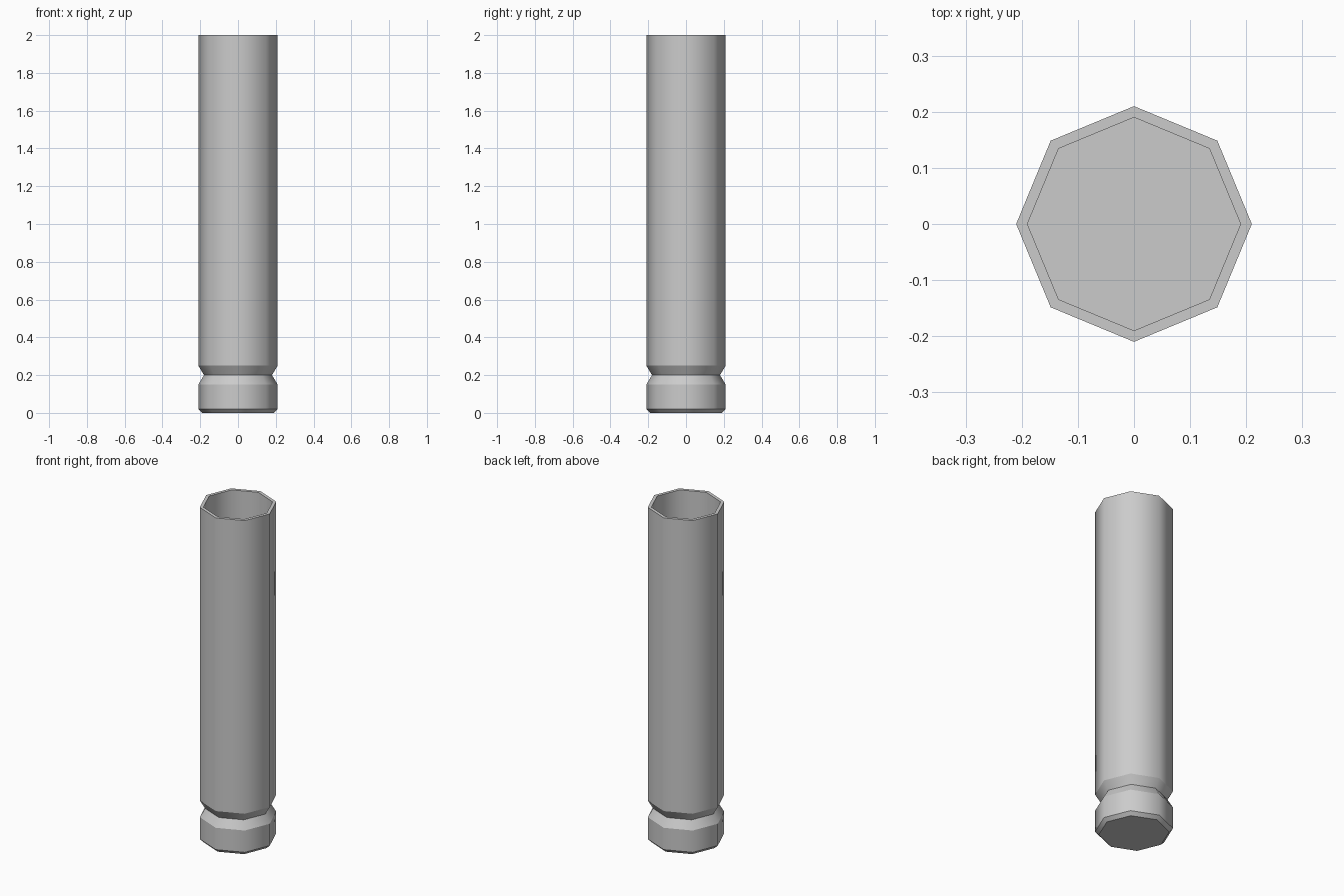
import bpy, bmesh, math

if "Cube" in bpy.data.objects:
    bpy.data.objects.remove(bpy.data.objects["Cube"])

SIDES = 8
# (radius, height) from the base up the outside, over the rim and down the bore
PROFILE = [(0.19, 0.0), (0.21, 0.02), (0.21, 0.15), (0.18, 0.20), (0.21, 0.25),
           (0.21, 2.0), (0.19, 2.0), (0.19, 0.25)]

bm = bmesh.new()


def ring(radius, z):
    return [bm.verts.new((radius * math.cos(2 * math.pi * i / SIDES),
                          radius * math.sin(2 * math.pi * i / SIDES), z))
            for i in range(SIDES)]


# Octagonal shell with a groove near the base
rings = [ring(r, z) for r, z in PROFILE]
for a, b in zip(rings, rings[1:]):
    for i in range(SIDES):
        j = (i + 1) % SIDES
        bm.faces.new((a[i], a[j], b[j], b[i])).smooth = True

# Base cap and bore floor
bm.faces.new(rings[0][::-1])
bm.faces.new(rings[-1])

# Crisp rings, smooth shading around the barrel
for e in bm.edges:
    if abs(e.verts[0].co.z - e.verts[1].co.z) < 1e-5:
        e.smooth = False

mesh = bpy.data.meshes.new("hollow_casing")
bm.to_mesh(mesh)
bm.free()
casing = bpy.data.objects.new("hollow_casing", mesh)
bpy.context.collection.objects.link(casing)
